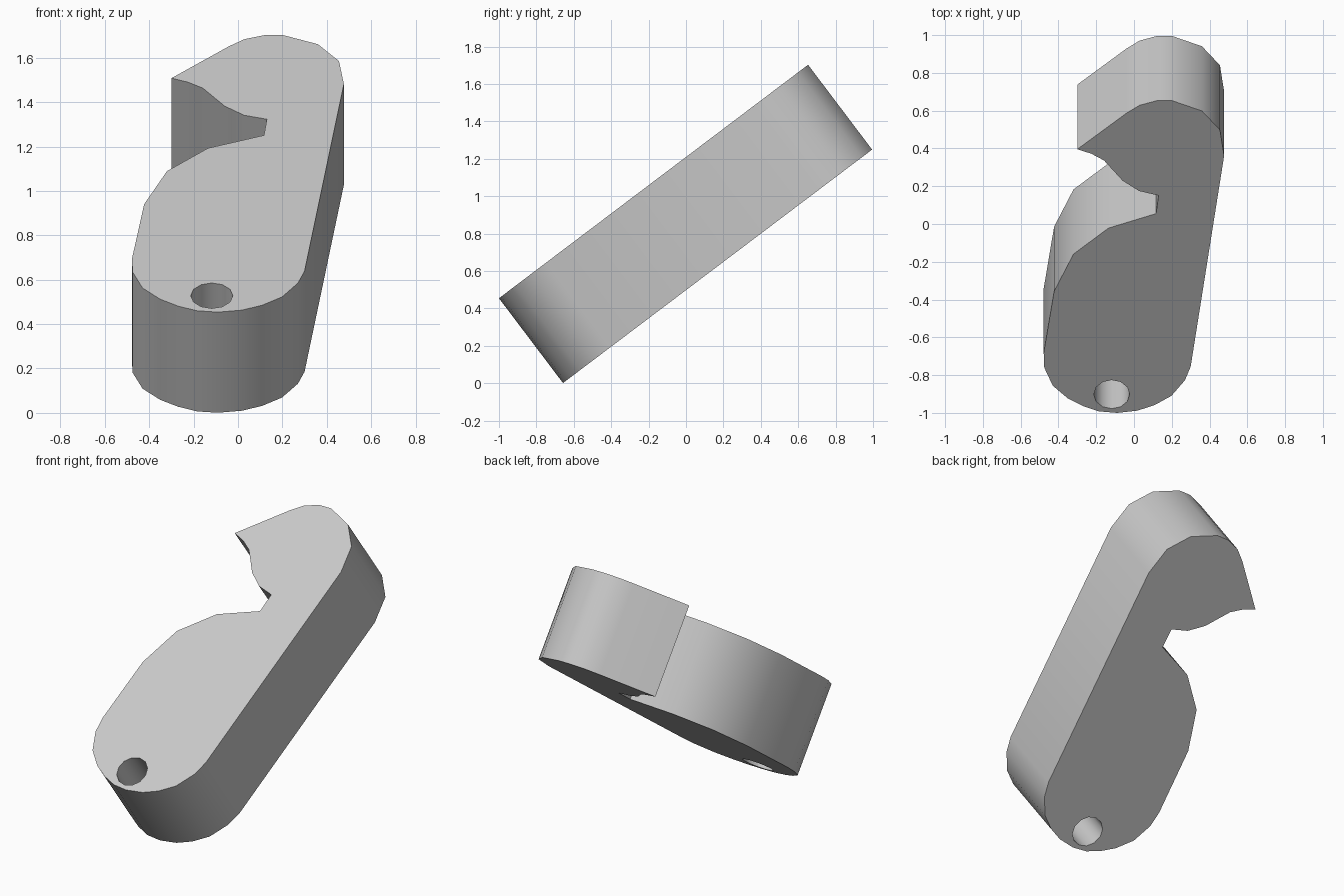
import bpy
import bmesh
from math import radians
from mathutils import Matrix

default_cube = bpy.data.objects.get("Cube")
if default_cube:
    bpy.data.objects.remove(default_cube, do_unlink=True)

THICKNESS = 0.568
TILT = radians(37.06)
placement = Matrix.Translation((0, -1, 0.454)) @ Matrix.Rotation(TILT, 4, "X")

# Plain grey finish
grey = bpy.data.materials.new("plain_grey")
grey.use_nodes = True
colour = (0.58, 0.58, 0.58, 1)
grey.diffuse_color = colour
grey.node_tree.nodes["Principled BSDF"].inputs["Base Color"].default_value = colour


def add_object(name, bm):
    """Turn a bmesh into a linked object in the tilted frame."""
    bmesh.ops.recalc_face_normals(bm, faces=bm.faces)
    mesh = bpy.data.meshes.new(name)
    bm.to_mesh(mesh)
    bm.free()
    mesh.materials.append(grey)
    obj = bpy.data.objects.new(name, mesh)
    obj.matrix_world = placement
    bpy.context.collection.objects.link(obj)
    return obj


# Latch profile, drawn flat along its length
rounded_foot = [(-.475, .3), (-.43, .18), (-.35, .096), (-.27, .045), (-.185, .01),
                (-.09, 0), (.018, .015), (.108, .051), (.198, .113), (.27, .217), (.3, .307)]
rounded_head = [(.477, 1.704), (.455, 1.877), (.36, 2.003), (.203, 2.071),
                (.12, 2.071), (.03, 2.041), (-.04, 1.988)]
hook_and_notch = [(-.3, 1.749), (-.225, 1.719), (-.158, 1.674), (-.06, 1.54),
                  (.027, 1.472), (.13, 1.442), (.117, 1.322)]
bulging_side = [(-.135, 1.226), (-.32, 1.054), (-.423, .806), (-.478, .397)]
profile = rounded_foot + rounded_head + hook_and_notch + bulging_side

# Thick latch body, extruded from the profile
bm = bmesh.new()
face = bm.faces.new([bm.verts.new((x, y, 0)) for x, y in profile])
extruded = bmesh.ops.extrude_face_region(bm, geom=[face], use_keep_orig=True)
lower_verts = [g for g in extruded["geom"] if isinstance(g, bmesh.types.BMVert)]
bmesh.ops.translate(bm, verts=lower_verts, vec=(0, 0, -THICKNESS))
latch = add_object("latch_body", bm)

# Pivot hole through the foot
bm = bmesh.new()
bmesh.ops.create_cone(bm, cap_ends=True, segments=12, radius1=.095, radius2=.095,
                      depth=THICKNESS * 2,
                      matrix=Matrix.Translation((-.118, .123, -THICKNESS / 2)))
cutter = add_object("pivot_hole_cutter", bm)
cutter.hide_render = True

boolean = latch.modifiers.new("pivot_hole", "BOOLEAN")
boolean.operation = "DIFFERENCE"
boolean.solver = "EXACT"
boolean.object = cutter

bpy.ops.object.select_all(action="DESELECT")
latch.select_set(True)
bpy.context.view_layer.objects.active = latch
bpy.ops.object.modifier_apply(modifier=boolean.name)
bpy.data.objects.remove(cutter, do_unlink=True)

# Soft side walls with crisp rims
bpy.ops.object.shade_smooth_by_angle(angle=radians(32))
